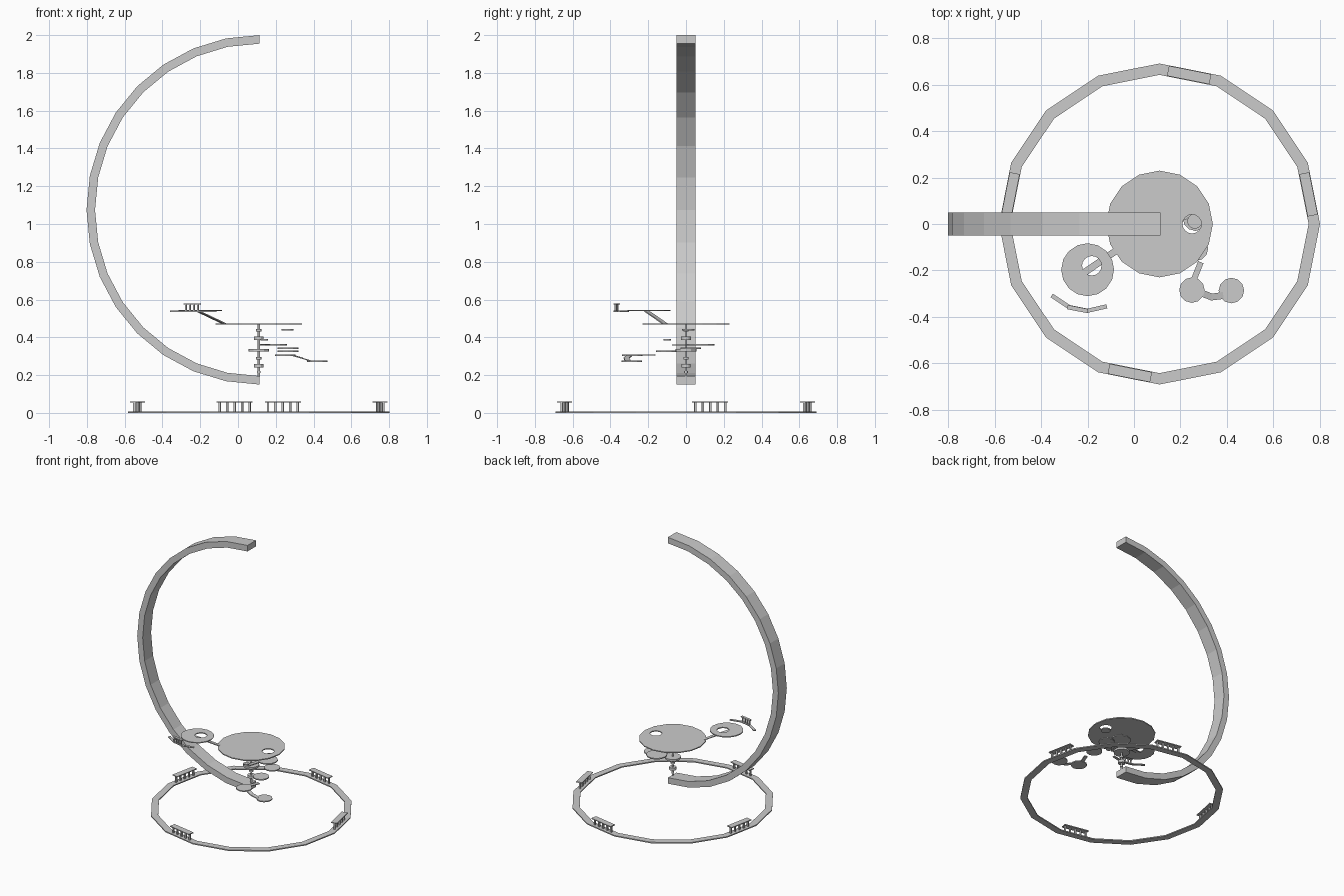
import bpy, bmesh
from math import sin, cos, radians, pi
from mathutils import Vector, Matrix

if "Cube" in bpy.data.objects:
    bpy.data.objects.remove(bpy.data.objects["Cube"])


def finish(name, bm):
    bmesh.ops.recalc_face_normals(bm, faces=bm.faces)
    me = bpy.data.meshes.new(name)
    bm.to_mesh(me)
    bm.free()
    ob = bpy.data.objects.new(name, me)
    bpy.context.collection.objects.link(ob)
    return ob


def band(name, a, b, off, closed=False):
    """Strip between two point rows, extruded by an offset vector."""
    bm = bmesh.new()
    off = Vector(off)
    rows = [[bm.verts.new(p[0] + p[1]) for p in zip(map(Vector, r), [o] * len(r))]
            for r, o in ((a, off * 0), (b, off * 0), (b, off), (a, off))]
    n = len(a)
    for i in range(n if closed else n - 1):
        j = (i + 1) % n
        for k in range(4):
            p, q = rows[k], rows[(k + 1) % 4]
            bm.faces.new((p[i], p[j], q[j], q[i]))
    if not closed:
        bm.faces.new([r[0] for r in rows])
        bm.faces.new([r[-1] for r in rows])
    return finish(name, bm)


def circle(x, y, z, r, n=16):
    return [(x + r * cos(2 * pi * i / n), y + r * sin(2 * pi * i / n), z) for i in range(n)]


def disc(name, x, y, z, r, h, n=12):
    bm = bmesh.new()
    bmesh.ops.create_cone(bm, cap_ends=True, segments=n, radius1=r, radius2=r, depth=h,
                          matrix=Matrix.Translation((x, y, z)))
    return finish(name, bm)


def strip(name, pts, w, h=0.006):
    """Flat walkway of width w along a path."""
    pts = [Vector(p) for p in pts]
    a, b = [], []
    for i, p in enumerate(pts):
        d = pts[min(i + 1, len(pts) - 1)] - pts[max(i - 1, 0)]
        s = Vector((-d.y, d.x, 0)).normalized() * w / 2
        a.append(p + s)
        b.append(p - s)
    return band(name, a, b, (0, 0, h))


def colonnade(name, x, y, z, angle, length, width, height, count, post):
    """Row of posts carrying a flat slab."""
    bm = bmesh.new()
    base = Matrix.Translation((x, y, z)) @ Matrix.Rotation(angle, 4, 'Z')

    def box(px, pz, sx, sy, sz):
        bmesh.ops.create_cube(bm, size=1, matrix=base @ Matrix.Translation((px, 0, pz))
                              @ Matrix.Diagonal((sx, sy, sz, 1)))
    slab = 0.006
    box(0, height - slab / 2, length, width, slab)
    for i in range(count):
        px = (i / (count - 1) - 0.5) * (length - 0.025)
        box(px, (height - slab) / 2, post, post, height - slab)
    return finish(name, bm)


CX = 0.11

# Large C-shaped arch
def arch(rx, rz):
    return [(0.115 - rx * sin(pi * i / 16), -0.05, 1.075 + rz * cos(pi * i / 16)) for i in range(17)]
band("arch", arch(0.917, 0.925), arch(0.872, 0.88), (0, 0.1, 0))

# Ground ring with four colonnades
band("ground_ring", circle(CX, 0, 0, 0.692), circle(CX, 0, 0, 0.643), (0, 0, 0.008), True)
for i, deg in enumerate((11.25, 78.75, 168.75, 258.75)):
    t = radians(deg)
    colonnade(f"ring_colonnade_{i}", CX + 0.655 * cos(t), 0.655 * sin(t), 0.006,
              t + pi / 2, 0.186, 0.044, 0.055, 5, 0.011)

# Central pole and collars
disc("pole", CX, 0, 0.331, 0.006, 0.275)
for i, (z, r, h) in enumerate(((0.438, 0.014, 0.012), (0.395, 0.026, 0.018), (0.331, 0.055, 0.014),
                               (0.29, 0.014, 0.014), (0.25, 0.025, 0.02), (0.217, 0.01, 0.012))):
    disc(f"collar_{i}", CX, 0, z, r, h)

# Main platform with hole, and upper side platform with hole
band("main_platform", circle(CX, 0, 0.467, 0.23), circle(0.25, 0, 0.467, 0.041), (0, 0, 0.007), True)
band("upper_platform", circle(-0.2, -0.197, 0.539, 0.114), circle(-0.182, -0.18, 0.539, 0.042),
     (0, 0, 0.007), True)
strip("upper_ramp", [(-0.07, -0.11, 0.468), (-0.215, -0.21, 0.537)], 0.03)

# Curved balcony with small colonnade
strip("balcony", [(-0.355, -0.308, 0.535), (-0.28, -0.358, 0.535),
                  (-0.2, -0.374, 0.535), (-0.117, -0.355, 0.535)], 0.018)
colonnade("balcony_colonnade", -0.243, -0.367, 0.54, radians(-11), 0.09, 0.018, 0.04, 4, 0.008)

# Descending stepping discs
for i, (x, y, z, r) in enumerate(((0.262, 0.012, 0.44, 0.033), (0.14, -0.1, 0.388, 0.02),
                                  (0.188, 0.08, 0.36, 0.071), (0.265, 0.025, 0.343, 0.055),
                                  (0.265, -0.105, 0.326, 0.055), (0.25, -0.285, 0.305, 0.055),
                                  (0.42, -0.287, 0.273, 0.055))):
    disc(f"step_disc_{i}", x, y, z, r, 0.008)

# Walkways between the lower discs
strip("walkway_upper", [(0.16, 0.03, 0.357), (0.13, -0.07, 0.357)], 0.025)
strip("walkway_middle", [(0.26, -0.235, 0.303), (0.288, -0.165, 0.303)], 0.025)
strip("walkway_lower", [(0.285, -0.295, 0.303), (0.335, -0.315, 0.288), (0.385, -0.308, 0.272)], 0.03)
